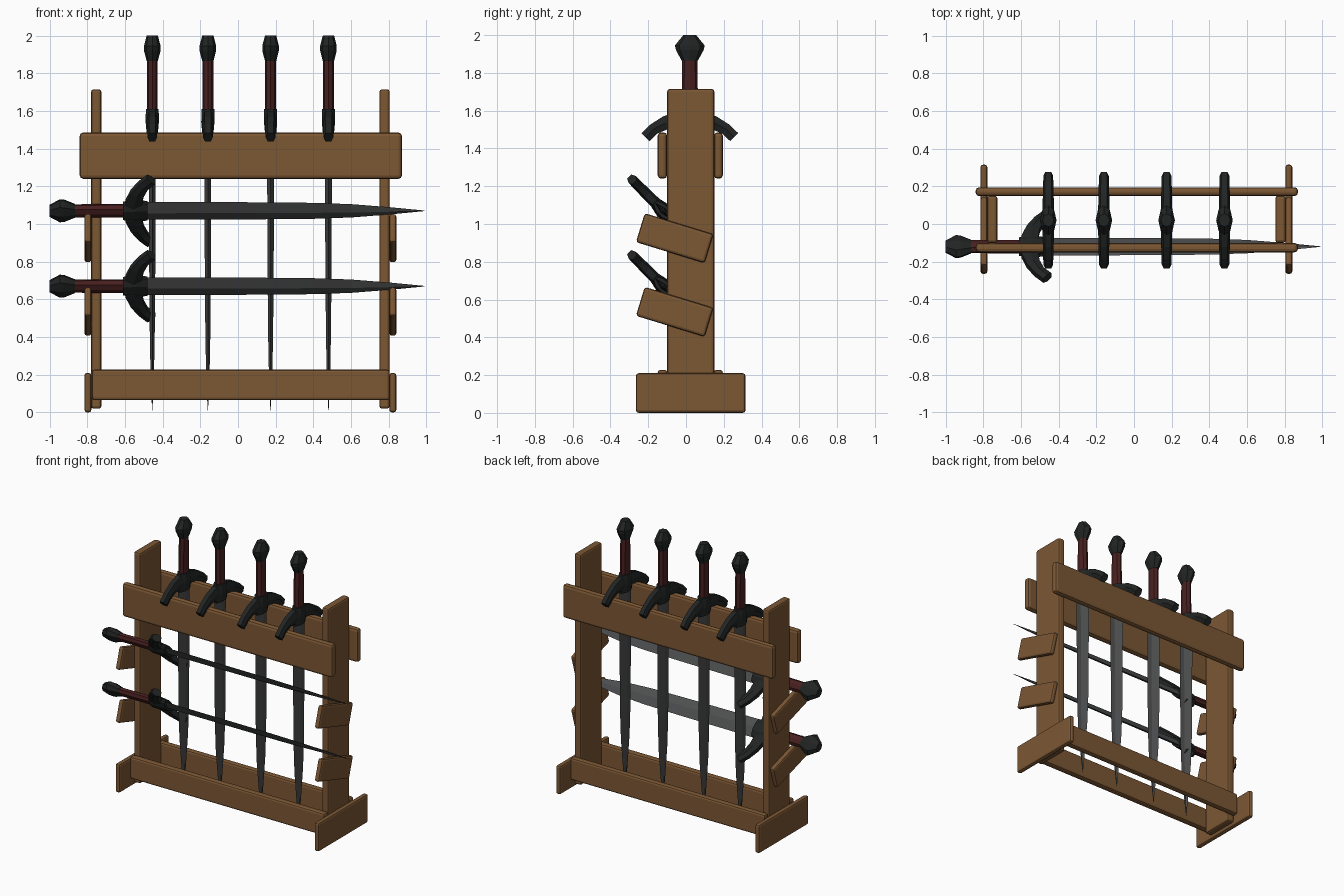
import bpy, bmesh
from math import radians, cos, sin, pi
from mathutils import Matrix, Vector

cube = bpy.data.objects.get("Cube")
if cube:
    bpy.data.objects.remove(cube, do_unlink=True)


def material(name, rgb):
    m = bpy.data.materials.new(name)
    m.use_nodes = True
    m.diffuse_color = (*rgb, 1)
    m.node_tree.nodes["Principled BSDF"].inputs["Base Color"].default_value = (*rgb, 1)
    return m


WOOD = material("brown wood", (0.2, 0.095, 0.034))
STEEL = material("grey steel", (0.075, 0.077, 0.079))
IRON = material("dark iron", (0.016, 0.018, 0.018))
LEATHER = material("dark red leather", (0.065, 0.014, 0.014))


def make(name, bm, mat, matrix=None):
    bmesh.ops.recalc_face_normals(bm, faces=bm.faces)
    mesh = bpy.data.meshes.new(name)
    bm.to_mesh(mesh)
    bm.free()
    mesh.materials.append(mat)
    obj = bpy.data.objects.new(name, mesh)
    if matrix:
        obj.matrix_world = matrix
    bpy.context.collection.objects.link(obj)
    return obj


def board(name, x, y, z, tilt=0, bevel=0.014):
    """Bevelled plank spanning the given (low, high) ranges, tilted about x."""
    spans = [x, y, z]
    bm = bmesh.new()
    bmesh.ops.create_cube(bm, size=1)
    bmesh.ops.scale(bm, vec=[b - a for a, b in spans], verts=bm.verts)
    bmesh.ops.bevel(bm, geom=bm.edges[:], offset=bevel, segments=2,
                    profile=0.5, affect='EDGES')
    centre = Vector([(a + b) / 2 for a, b in spans])
    return make(name, bm, WOOD,
                Matrix.Translation(centre) @ Matrix.Rotation(radians(tilt), 4, 'X'))


def loft(name, sections, sides, mat, matrix, turn=0.0):
    """Skin of polygon rings; each section is (z, half x, half y)."""
    bm = bmesh.new()
    rings = []
    for z, rx, ry in sections:
        rings.append([bm.verts.new((rx * cos(2 * pi * i / sides + turn),
                                    ry * sin(2 * pi * i / sides + turn), z))
                      for i in range(sides)])
    for a, b in zip(rings, rings[1:]):
        for i in range(sides):
            j = (i + 1) % sides
            bm.faces.new((a[i], a[j], b[j], b[i]))
    bm.faces.new(rings[0])
    bm.faces.new(rings[-1])
    return make(name, bm, mat, matrix)


def crossguard(name, matrix):
    """Drooping bar swept through (y, z, half x, half height) stations."""
    arm = [(0.06, -0.447, 0.03, 0.045), (0.13, -0.465, 0.029, 0.036),
           (0.19, -0.497, 0.027, 0.03), (0.235, -0.54, 0.026, 0.03)]
    path = [(-y, z, w, h) for y, z, w, h in reversed(arm)] + arm
    bm = bmesh.new()
    rings = []
    for k, (y, z, w, h) in enumerate(path):
        p, q = path[max(k - 1, 0)], path[min(k + 1, len(path) - 1)]
        along = Vector((0, q[0] - p[0], q[1] - p[1])).normalized()
        up = Vector((0, -along.z, along.y))
        side = Vector((1, 0, 0))
        base = Vector((0, y, z))
        # Six-sided bar with a ridge on each flat side
        outline = [(1, 0), (0.6, 1), (-0.6, 1), (-1, 0), (-0.6, -1), (0.6, -1)]
        rings.append([bm.verts.new(base + side * w * a + up * h * b) for a, b in outline])
    for a, b in zip(rings, rings[1:]):
        for i in range(6):
            j = (i + 1) % 6
            bm.faces.new((a[i], a[j], b[j], b[i]))
    bm.faces.new(rings[0])
    bm.faces.new(rings[-1])
    make(name, bm, IRON, matrix)


def sword(name, matrix):
    """Sword hanging down -z from its pommel top, broad along y."""
    loft(name + "_pommel", [(0, 0.03, 0.034), (-0.055, 0.044, 0.079), (-0.08, 0.044, 0.073),
                            (-0.135, 0.03, 0.043)], 8, IRON, matrix)
    loft(name + "_grip", [(-0.13, 0.029, 0.04), (-0.4, 0.029, 0.044)], 8, LEATHER,
         matrix)
    loft(name + "_collar", [(-0.39, 0.037, 0.06), (-0.46, 0.038, 0.075),
                            (-0.52, 0.032, 0.065)], 8, IRON, matrix, pi / 8)
    crossguard(name + "_crossguard", matrix)
    loft(name + "_blade", [(-0.45, 0.019, 0.067), (-1.1, 0.017, 0.064), (-1.4, 0.015, 0.06),
                           (-1.6, 0.013, 0.05), (-1.8, 0.009, 0.028),
                           (-1.99, 0.001, 0.002)], 4, STEEL, matrix)


# Posts, feet and tilted rests at each end
for side, post, outer in (("right", (-0.78, -0.725), (-0.815, -0.778)),
                          ("left", (0.75, 0.805), (0.803, 0.84))):
    board(side + "_post", post, (-0.1, 0.15), (0.02, 1.715))
    board(side + "_foot", outer, (-0.265, 0.315), (0, 0.21))
    for level, z in (("lower", 0.535), ("upper", 0.925)):
        board(f"{side}_{level}_rest", outer, (-0.25, 0.13), (z - 0.08, z + 0.08), tilt=-17)

# Long rails on the front and back
for side, y in (("front", (-0.15, -0.1)), ("back", (0.148, 0.195))):
    board(side + "_top_rail", (-0.84, 0.87), y, (1.24, 1.485), bevel=0.018)
    board(side + "_bottom_rail", (-0.775, 0.805), y, (0.065, 0.228))

# Hanging swords
for n, x in enumerate((-0.455, -0.16, 0.173, 0.48), 1):
    sword(f"hanging_sword_{n}", Matrix.Translation((x, 0.02, 2.0)))

# Swords lying across the rests, rolled so the blade slopes
lay = Matrix.Rotation(radians(-90), 4, 'Y')
roll = Matrix.Rotation(radians(135), 4, 'X')
for label, z in (("lower", 0.67), ("upper", 1.07)):
    sword(label + "_resting_sword", Matrix.Translation((-1.0, -0.12, z)) @ roll @ lay)
